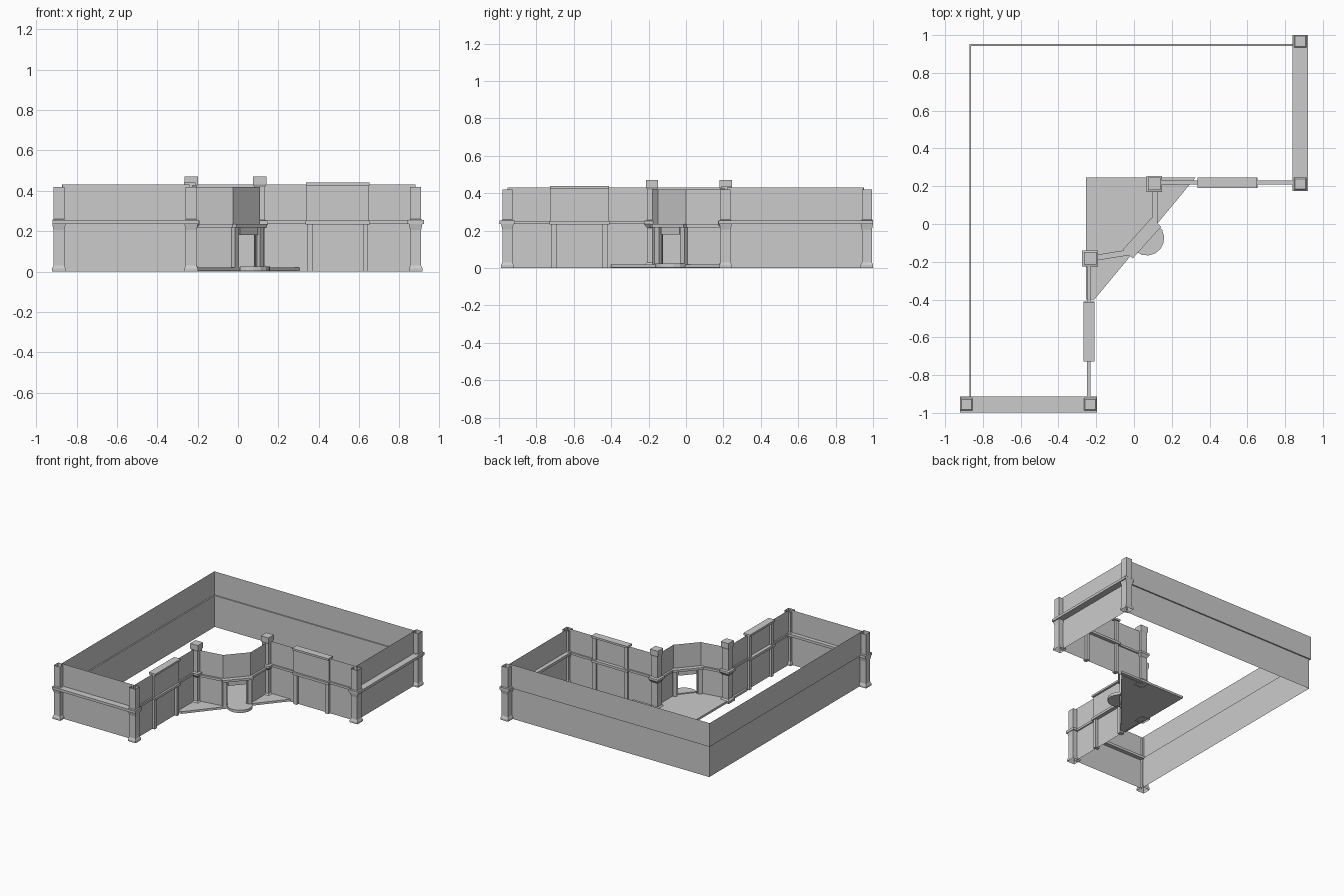
import bpy, bmesh, math
from mathutils import Vector

if "Cube" in bpy.data.objects:
    bpy.data.objects.remove(bpy.data.objects["Cube"])

grey = bpy.data.materials.new("plaster_grey")
grey.diffuse_color = (0.6, 0.6, 0.6, 1)
grey.use_nodes = True
grey.node_tree.nodes["Principled BSDF"].inputs["Base Color"].default_value = grey.diffuse_color


def finish(name, bm, fix_normals=True):
    if fix_normals:
        bmesh.ops.recalc_face_normals(bm, faces=bm.faces)
    me = bpy.data.meshes.new(name)
    bm.to_mesh(me)
    bm.free()
    me.materials.append(grey)
    ob = bpy.data.objects.new(name, me)
    bpy.context.collection.objects.link(ob)
    return ob


def curtain(name, pts, z0, z1):
    """Thin upright wall sheet along a path; it faces right of travel."""
    bm = bmesh.new()
    for a, b in zip(pts, pts[1:]):
        bm.faces.new([bm.verts.new((p[0], p[1], z))
                      for p, z in ((a, z0), (b, z0), (b, z1), (a, z1))])
    bmesh.ops.remove_doubles(bm, verts=bm.verts, dist=1e-5)
    return finish(name, bm, False)


def prism(name, pts, z0, z1):
    """Closed slab from a flat outline."""
    bm = bmesh.new()
    lo = [bm.verts.new((p[0], p[1], z0)) for p in pts]
    hi = [bm.verts.new((p[0], p[1], z1)) for p in pts]
    bm.faces.new(lo)
    bm.faces.new(hi)
    n = len(pts)
    for i in range(n):
        j = (i + 1) % n
        bm.faces.new((lo[i], lo[j], hi[j], hi[i]))
    return finish(name, bm)


def bar(name, a, b, out, inn, z0, z1):
    """Box along a segment, reaching out to its right and in to its left."""
    a, b = Vector(a), Vector(b)
    d = (b - a).normalized()
    n = Vector((d.y, -d.x))
    return prism(name, [a + n * out, b + n * out, b - n * inn, a - n * inn], z0, z1)


def pillar(name, c, profile, capped):
    """Square hollow pillar from (half width, height) pairs."""
    bm = bmesh.new()
    rings = [[bm.verts.new((c[0] + sx * h, c[1] + sy * h, z))
              for sx, sy in ((-1, -1), (1, -1), (1, 1), (-1, 1))] for h, z in profile]
    for r, t in zip(rings, rings[1:]):
        for i in range(4):
            j = (i + 1) % 4
            bm.faces.new((r[i], r[j], t[j], t[i]))
    if capped:
        bm.faces.new(rings[-1])
    return finish(name, bm, capped)


TOP, MID = 0.43, 0.245
CORNER = [(.034, 0), (.034, .015), (.027, .03), (.027, .205), (.033, .235),
          (.033, .255), (.027, .26), (.027, .42)]
TOWER = [(.038, 0), (.038, .018), (.027, .03), (.027, .215), (.042, .235),
         (.042, .252), (.027, .256), (.027, .42), (.033, .432), (.033, .472)]


def wing(side, P, depth):
    """P(s, d): s runs from the end wall along the facade, d points outward."""
    def seg(s0, s1, d=0):
        a, b = P(s0, d), P(s1, d)
        return (a, b) if side == "left" else (b, a)

    # end wall, its cornice and corner pillars
    e = [P(.01, -depth), P(.01, 0)]
    if side == "right":
        e.reverse()
    curtain(side + "_end_wall", e, 0, TOP)
    prism(side + "_end_cornice", [P(-.042, .045), P(.042, .045),
          P(.042, -depth - .05), P(-.042, -depth - .05)], .235, .255)
    for tag, d in (("front", .008), ("rear", -depth - .017)):
        pillar(f"{side}_{tag}_corner_pillar", P(0, d), CORNER, False)

    # courtyard facade with thin ledge
    curtain(side + "_facade", seg(0, .775), 0, TOP)
    for i, (s0, s1) in enumerate(((.03, .228), (.543, .75))):
        bar(f"{side}_facade_ledge_{i}", *seg(s0, s1), .01, .01, .235, .252)

    # raised bay with cap, middle band and pilasters
    s0, s1 = .23, .541
    curtain(side + "_bay_panel", seg(s0, s1, .015), .252, .425)
    bar(side + "_bay_cap", *seg(s0 - .002, s1 + .002), .03, .027, .425, .44)
    bar(side + "_bay_band", *seg(s0 - .004, s1 + .004), .03, .027, .233, .252)
    for i, (p, q) in enumerate(((s0 + .005, s0 + .032), (s1 - .032, s1 - .005))):
        bar(f"{side}_bay_pilaster_{i}", *seg(p, q), .02, .018, 0, .233)
        bar(f"{side}_bay_upper_post_{i}", *seg(p, q), .015, .018, .252, .425)

    # tower beside the entrance
    pillar(side + "_tower", P(.773, .008), TOWER, True)


wing("right", lambda s, d: (.88 - s, .22 - d), .73)
wing("left", lambda s, d: (-.24 + d, -.955 + s), .63)

# plain outer walls: upper half overhangs the lower half slightly
for tag, o, z0, z1 in (("lower", 0, 0, MID), ("upper", .01, MID, TOP)):
    curtain("outer_wall_" + tag, [(.87, .942 + o), (-.862 - o, .942 + o),
            (-.862 - o, -.945)], z0, z1)
prism("outer_wall_step_back", [(.87, .942), (.87, .952), (-.872, .952), (-.862, .942)],
      MID - .001, MID + .001)
prism("outer_wall_step_left", [(-.862, .942), (-.872, .952), (-.872, -.945), (-.862, -.945)],
      MID - .001, MID + .001)

# entrance between the towers: side walls and diagonal front
L0, L1 = Vector((-.21, -.18)), Vector((-.025, -.15))
R1, R0 = Vector((.11, 0)), Vector((.11, .19))
curtain("entrance_upper_wall", [L0, L1, R1, R0], .235, .42)
curtain("entrance_left_wall", [L0, L1], .01, .235)
curtain("entrance_right_wall", [R1, R0], .01, .235)
D0, D1 = L1.lerp(R1, .17), L1.lerp(R1, .83)
curtain("door_left_wall", [L1, D0], .01, .235)
curtain("door_right_wall", [D1, R1], .01, .235)
bar("door_lintel", D0, D1, .015, .015, .18, .222)
bar("entrance_left_band", L0, L1, .015, .015, .218, .235)
bar("entrance_right_band", R1, R0, .015, .015, .218, .235)
bar("entrance_front_band", L1.lerp(R1, -.06), L1.lerp(R1, 1.06), .035, .035, .218, .235)
for i, (p, q) in enumerate(((-.03, .12), (.88, 1.03))):
    bar(f"door_post_{i}", L1.lerp(R1, p), L1.lerp(R1, q), .02, .015, .01, .218)

# floor slab and rounded doorstep
prism("entrance_floor", [(-.255, .245), (-.255, -.4), (-.21, -.4), (.325, .245)], .003, .02)
ang = math.atan2(.645, .535)
prism("doorstep", [(.068 + .092 * math.cos(ang - math.pi * i / 8),
                    -.075 + .092 * math.sin(ang - math.pi * i / 8)) for i in range(9)],
      .003, .024)
